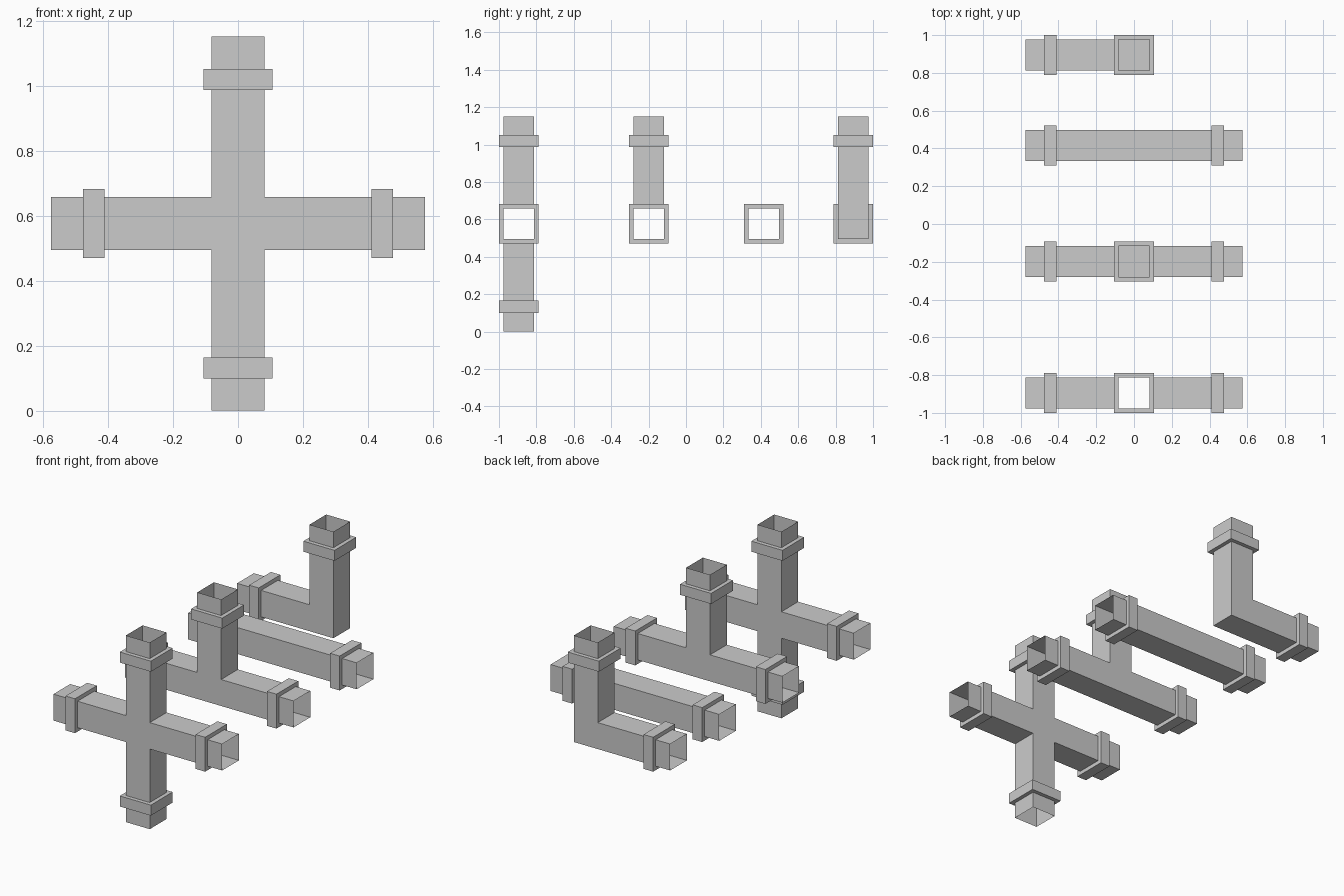
import bpy, bmesh
from mathutils import Vector

if "Cube" in bpy.data.objects:
    bpy.data.objects.remove(bpy.data.objects["Cube"])

HALF = 0.0815          # half width of the square duct
REACH = 0.575          # centre to open end
C_IN, C_OUT = 0.411, 0.476   # collar start / end along an arm
C_HALF = 0.106         # collar half width
Z0 = 0.576
Y = Vector((0, 1, 0))

DIRS = {"left": Vector((-1, 0, 0)), "right": Vector((1, 0, 0)),
        "top": Vector((0, 0, 1)), "bottom": Vector((0, 0, -1))}


def finish(bm, name, y):
    bmesh.ops.remove_doubles(bm, verts=bm.verts, dist=1e-5)
    bmesh.ops.recalc_face_normals(bm, faces=bm.faces)
    me = bpy.data.meshes.new(name)
    bm.to_mesh(me)
    bm.free()
    ob = bpy.data.objects.new(name, me)
    ob.location = (0, y, Z0)
    bpy.context.collection.objects.link(ob)


def square(bm, d, dist, half):
    # square loop of vertices across an arm
    side = d.cross(Y)
    return [bm.verts.new(d * dist + side * a * half + Y * b * half)
            for a, b in ((-1, -1), (1, -1), (1, 1), (-1, 1))]


def bridge(bm, a, b):
    for i in range(4):
        j = (i + 1) % 4
        bm.faces.new((a[i], a[j], b[j], b[i]))


def fitting(name, y, arms):
    # duct: hollow core, open-ended arms, flat walls on the unused sides
    bm = bmesh.new()
    for d in (Y, -Y):
        bm.faces.new([bm.verts.new(d * HALF + Vector((a * HALF, 0, b * HALF)))
                      for a, b in ((-1, -1), (1, -1), (1, 1), (-1, 1))])
    for side, d in DIRS.items():
        inner = square(bm, d, HALF, HALF)
        if side in arms:
            bridge(bm, inner, square(bm, d, REACH, HALF))
        else:
            bm.faces.new(inner)
    finish(bm, name + "_duct", y)

    # collars: square bands around each arm
    for arm in arms:
        d = DIRS[arm]
        bm = bmesh.new()
        rings = [square(bm, d, p, h) for p, h in
                 ((C_IN, HALF), (C_IN, C_HALF), (C_OUT, C_HALF), (C_OUT, HALF))]
        for a, b in zip(rings, rings[1:]):
            bridge(bm, a, b)
        finish(bm, f"{name}_{arm}_collar", y)


fitting("cross", -0.894, ("left", "right", "top", "bottom"))
fitting("tee", -0.199, ("left", "right", "top"))
fitting("straight", 0.416, ("left", "right"))
fitting("elbow", 0.894, ("left", "top"))
